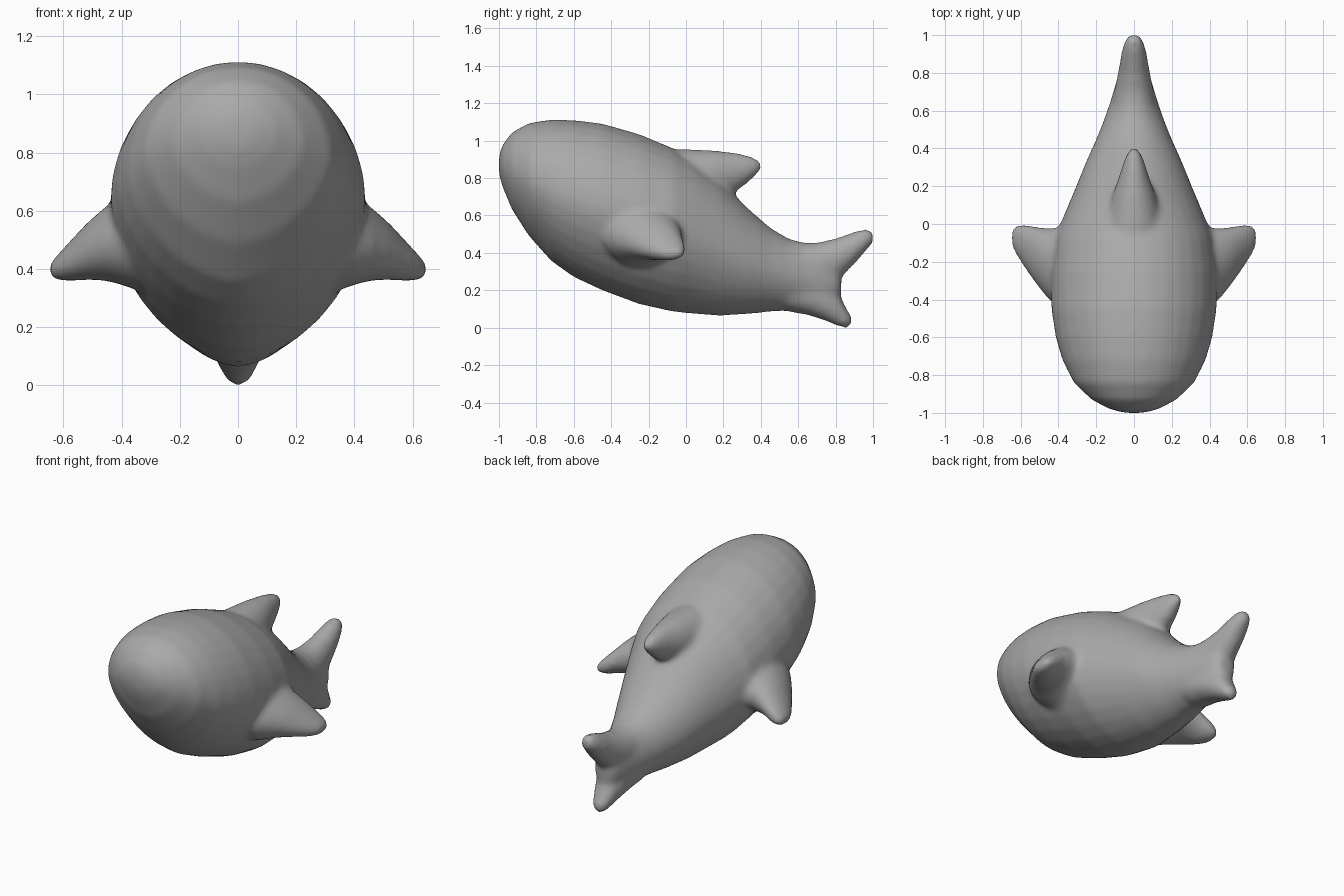
import bpy
import bmesh
from math import sin, cos, pi, copysign
from mathutils import Vector

old = bpy.data.objects.get("Cube")
if old:
    bpy.data.objects.remove(old, do_unlink=True)

SIDES = 32
X, Y, Z = Vector((1, 0, 0)), Vector((0, 1, 0)), Vector((0, 0, 1))


def power(v, p):
    return copysign(abs(v) ** p, v)


def loft(bm, sections, u, v, low=1.0):
    """Skin rounded sections (centre, u radius, v radius); low > 1 sharpens the underside."""
    rings = []
    for centre, ru, rv in sections:
        ring = []
        for i in range(SIDES):
            a = 2 * pi * i / SIDES
            p = low if sin(a) < 0 else 1.0
            ring.append(bm.verts.new(centre + u * ru * power(cos(a), p)
                                     + v * rv * power(sin(a), p)))
        rings.append(ring)
    for r, s in zip(rings, rings[1:]):
        for i in range(SIDES):
            j = (i + 1) % SIDES
            bm.faces.new((r[i], r[j], s[j], s[i]))
    bm.faces.new(rings[0])
    bm.faces.new(rings[-1])


def lengthwise(bm, rows, low=1.0):
    """Rows of y, bottom z, top z, half width."""
    loft(bm, [(Vector((0, y, (lo + hi) / 2)), w, (hi - lo) / 2)
              for y, lo, hi, w in rows], X, Z, low)


bm = bmesh.new()

# Plump body, tapering towards the tail
lengthwise(bm, [
    (-1.0, .82, .92, .05), (-.98, .75, .98, .13), (-.93, .63, 1.045, .225),
    (-.84, .49, 1.095, .32), (-.72, .355, 1.113, .38), (-.6, .27, 1.11, .415),
    (-.45, .2, 1.092, .438), (-.25, .125, 1.035, .44), (-.07, .085, .96, .42),
    (.05, .073, .89, .37), (.18, .063, .79, .315), (.34, .073, .63, .25),
    (.45, .085, .535, .2), (.55, .09, .475, .16), (.65, .075, .45, .125),
    (.75, .06, .445, .095), (.8, .11, .38, .075), (.83, .17, .3, .05)], 1.15)

# Back fin
lengthwise(bm, [
    (-.15, .68, .95, .16), (0, .64, .955, .15), (.15, .68, .948, .115),
    (.25, .715, .938, .08), (.32, .765, .925, .058), (.37, .81, .908, .04),
    (.4, .84, .885, .02)])

# Upper and lower tail lobes
lengthwise(bm, [
    (.6, .2, .455, .12), (.7, .2, .455, .105), (.8, .24, .478, .085),
    (.86, .3, .5, .075), (.92, .36, .52, .065), (.97, .42, .53, .05),
    (1.005, .455, .51, .025)])
lengthwise(bm, [
    (.55, .085, .3, .12), (.65, .068, .28, .11), (.75, .035, .25, .09),
    (.81, .008, .2, .07), (.86, -.005, .1, .05), (.888, .015, .06, .022)])

# Side fins, mirrored
for side in (-1, 1):
    loft(bm, [(Vector((side * x, y, z)), ry, rz) for x, y, z, ry, rz in (
        (.3, -.24, .5, .22, .19), (.4, -.235, .5, .21, .155),
        (.46, -.205, .485, .185, .125), (.52, -.165, .46, .15, .098),
        (.58, -.115, .425, .115, .068), (.62, -.085, .405, .085, .045),
        (.648, -.07, .395, .045, .022))], Y, Z)

bmesh.ops.recalc_face_normals(bm, faces=bm.faces)
mesh = bpy.data.meshes.new("fish_body")
bm.to_mesh(mesh)
bm.free()
fish = bpy.data.objects.new("fish_body", mesh)
bpy.context.collection.objects.link(fish)

# Grey skin
skin = bpy.data.materials.new("grey_skin")
skin.use_nodes = True
grey = (.4, .4, .4, 1)
skin.diffuse_color = grey
skin.node_tree.nodes["Principled BSDF"].inputs["Base Color"].default_value = grey
mesh.materials.append(skin)

# Merge the parts into one soft skin
remesh = fish.modifiers.new("merge", 'REMESH')
remesh.mode = 'VOXEL'
remesh.voxel_size = .016
remesh.use_smooth_shade = True
soften = fish.modifiers.new("soften", 'SMOOTH')
soften.factor = .5
soften.iterations = 12
for p in mesh.polygons:
    p.use_smooth = True
